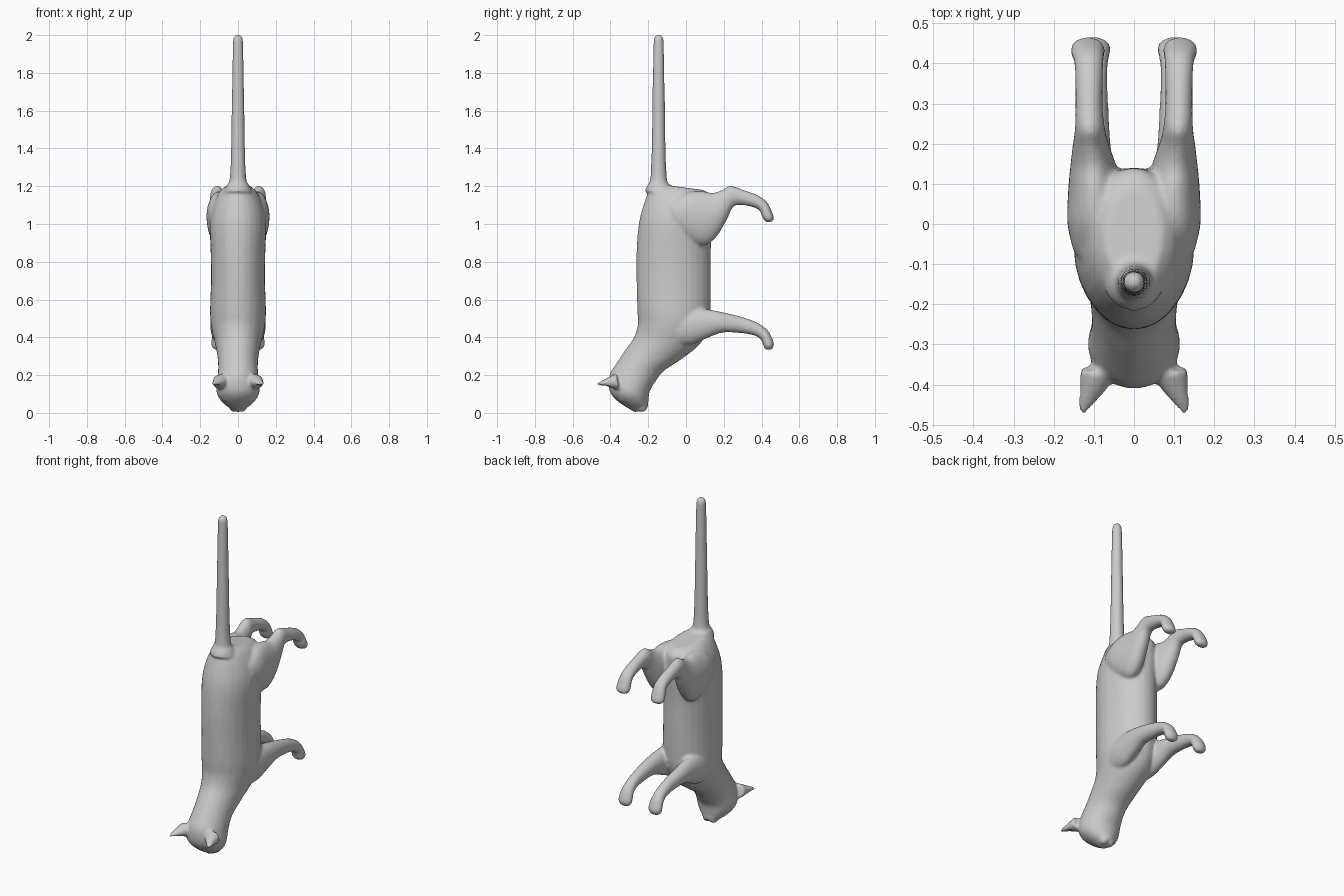
import bpy, bmesh, math
from mathutils import Vector, Matrix


def spline(rows, steps=4):
    """Catmull-Rom interpolation through rows of numbers."""
    rows = [Vector(r) for r in rows]
    out = []
    for i in range(len(rows) - 1):
        p0, p1 = rows[max(i - 1, 0)], rows[i]
        p2, p3 = rows[i + 1], rows[min(i + 2, len(rows) - 1)]
        for s in range(steps):
            t = s / steps
            out.append(0.5 * (2 * p1 + (p2 - p0) * t + (2 * p0 - 5 * p1 + 4 * p2 - p3) * t * t
                              + (3 * p1 - p0 - 3 * p2 + p3) * t ** 3))
    return out + [rows[-1]]


def loft(bm, rows, side=1, n=28):
    """Rows: y, z of one edge, y, z of the opposite edge, half width, centre x."""
    rings = []
    for ya, za, yb, zb, w, cx in spline(rows):
        mid = Vector((cx, (ya + yb) / 2, (za + zb) / 2))
        half = Vector((0, (ya - yb) / 2, (za - zb) / 2))
        rings.append([])
        for k in range(n):
            a = 2 * math.pi * k / n
            p = mid + half * math.cos(a) + Vector((w * math.sin(a), 0, 0))
            rings[-1].append(bm.verts.new((p.x * side, p.y, p.z)))
    faces = [bm.faces.new(rings[0]), bm.faces.new(rings[-1])]
    for a, b in zip(rings, rings[1:]):
        for k in range(n):
            faces.append(bm.faces.new((a[k], a[(k + 1) % n], b[(k + 1) % n], b[k])))
    bmesh.ops.recalc_face_normals(bm, faces=faces)


def ball(bm, loc, size, tilt=0):
    m = Matrix.Translation(loc) @ Matrix.Rotation(tilt, 4, 'X') @ Matrix.Diagonal((*size, 1))
    bmesh.ops.create_uvsphere(bm, u_segments=20, v_segments=12, radius=1, matrix=m)


def finish(bm, name):
    me = bpy.data.meshes.new(name)
    bm.to_mesh(me)
    bm.free()
    for p in me.polygons:
        p.use_smooth = True
    ob = bpy.data.objects.new(name, me)
    bpy.context.collection.objects.link(ob)
    return ob


# Torso, neck and head: back edge, belly edge, half width
torso = [(-.15, 1.212, .09, 1.18, .07), (-.195, 1.175, .135, 1.15, .105),
         (-.225, 1.10, .14, 1.08, .135), (-.25, 1.0, .14, 1.0, .15),
         (-.262, .85, .132, .87, .145), (-.262, .70, .132, .70, .143),
         (-.258, .55, .13, .54, .148), (-.255, .47, .12, .45, .143),
         (-.275, .40, .07, .36, .125), (-.32, .335, -.03, .28, .11),
         (-.37, .26, -.12, .22, .105), (-.405, .20, -.165, .16, .11),
         (-.408, .13, -.19, .12, .115), (-.387, .085, -.197, .085, .105),
         (-.34, .045, -.20, .05, .075), (-.29, .015, -.20, .033, .042),
         (-.27, .004, -.225, .012, .025)]
# Hind leg: upper edge, lower edge, half width, centre x
hind_leg = [(-.08, 1.12, -.06, .98, .05, .10), (0, 1.165, 0, .92, .066, .10),
            (.08, 1.175, .09, .885, .066, .098), (.14, 1.165, .16, .93, .056, .102),
            (.19, 1.18, .215, 1.02, .044, .108), (.235, 1.203, .25, 1.09, .037, .11),
            (.30, 1.182, .295, 1.10, .034, .112), (.38, 1.152, .36, 1.087, .035, .112),
            (.428, 1.117, .39, 1.07, .038, .113), (.455, 1.065, .40, 1.045, .043, .115),
            (.466, 1.03, .413, 1.02, .041, .115), (.455, 1.011, .425, 1.009, .022, .115)]
# Front leg
front_leg = [(-.15, .52, -.10, .36, .04, .085), (-.02, .55, .02, .36, .055, .09),
             (.10, .55, .10, .39, .05, .095), (.20, .532, .19, .424, .042, .10),
             (.30, .507, .29, .422, .036, .10), (.38, .477, .36, .41, .034, .10),
             (.433, .437, .39, .395, .037, .10), (.459, .39, .405, .37, .042, .10),
             (.466, .36, .413, .346, .041, .10), (.455, .335, .425, .333, .022, .10)]
# Ear
ear = [(-.37, .21, -.35, .12, .052, .083), (-.415, .187, -.405, .135, .034, .101),
       (-.45, .168, -.445, .145, .02, .118), (-.473, .156, -.471, .147, .008, .127)]
# Tail: height and radius
tail = [(1.17, .075), (1.205, .06), (1.24, .044), (1.40, .037), (1.65, .033),
        (1.93, .028), (1.985, .024), (2.003, .010)]

bm = bmesh.new()
loft(bm, [r + (0,) for r in torso])
loft(bm, [(-.145 - r, z, -.145 + r, z, r, 0) for z, r in tail])
for s in (-1, 1):
    for part in (hind_leg, front_leg, ear):
        loft(bm, part, s)
    # Eyes and whisker pads
    ball(bm, (s * .056, -.342, .074), (.022, .012, .017), .7)
    ball(bm, (s * .02, -.235, .026), (.025, .03, .021))
# Nose
ball(bm, (0, -.272, .014), (.015, .012, .012))
cat = finish(bm, "cat_body")

# Hollows of the ears, cut from the face side
bm = bmesh.new()
for s in (-1, 1):
    ball(bm, (s * .108, -.425, .130), (.023, .036, .019), -.3)
hollow = finish(bm, "ear_hollow_cutter")
hollow.hide_render = True
hollow.hide_viewport = False
hollow.display_type = 'WIRE'

# Fuse the parts into one smooth skin
m = cat.modifiers.new("fuse", 'REMESH')
m.mode = 'VOXEL'
m.voxel_size = .008
m.use_smooth_shade = True
m = cat.modifiers.new("ear_hollows", 'BOOLEAN')
m.operation = 'DIFFERENCE'
m.solver = 'EXACT'
m.object = hollow
m = cat.modifiers.new("soften", 'SMOOTH')
m.factor = .5
m.iterations = 8
